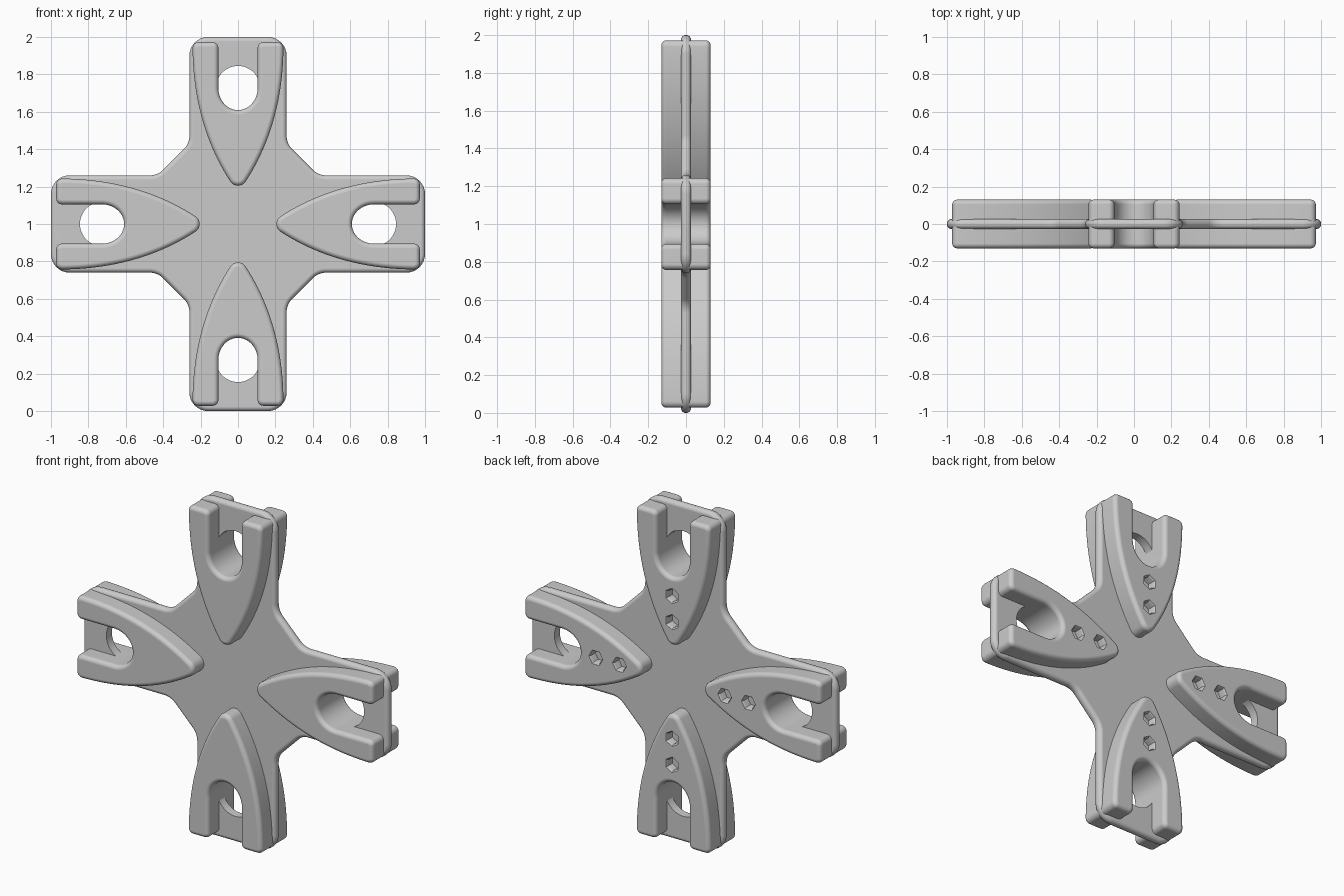
import bpy, bmesh
from math import sin, cos, pi, radians
from mathutils import Vector

if "Cube" in bpy.data.objects:
    bpy.data.objects.remove(bpy.data.objects["Cube"])


def fillet(corners, steps=8):
    """Round each (x, z, radius) corner of a polygon."""
    out = []
    n = len(corners)
    for i, (x, z, r) in enumerate(corners):
        p = Vector((x, z))
        if r == 0:
            out.append(p)
            continue
        a = (Vector(corners[i - 1][:2]) - p).normalized()
        b = (Vector(corners[(i + 1) % n][:2]) - p).normalized()
        half = a.angle(b) / 2
        c = p + (a + b).normalized() * (r / sin(half))
        s = p + a * (r / abs(sin(half) / cos(half))) - c
        e = p + b * (r / abs(sin(half) / cos(half))) - c
        sweep = s.angle(e)
        for k in range(steps + 1):
            t = k / steps
            out.append(c + (s * sin((1 - t) * sweep) + e * sin(t * sweep)) / sin(sweep))
    return out


def loft(name, layers):
    """Solid from stacked (outline, y) layers."""
    bm = bmesh.new()
    rings = [[bm.verts.new((p[0], y, p[1])) for p in pts] for pts, y in layers]
    for r0, r1 in zip(rings, rings[1:]):
        for i in range(len(r0)):
            j = (i + 1) % len(r0)
            bm.faces.new((r0[i], r0[j], r1[j], r1[i]))
    bm.faces.new(rings[0])
    bm.faces.new(rings[-1])
    bmesh.ops.recalc_face_normals(bm, faces=bm.faces)
    mesh = bpy.data.meshes.new(name)
    bm.to_mesh(mesh)
    bm.free()
    ob = bpy.data.objects.new(name, mesh)
    bpy.context.collection.objects.link(ob)
    return ob


def finish(ob, bevel, cutters):
    """Bevel the rims, cut the holes, bake the result and smooth it."""
    m = ob.modifiers.new("rim", 'BEVEL')
    m.width, m.segments = bevel, 5
    m.limit_method, m.angle_limit = 'ANGLE', radians(50)
    m.use_clamp_overlap = False
    for c in cutters:
        c.hide_render = True
        b = ob.modifiers.new("cut", 'BOOLEAN')
        b.operation, b.solver, b.object = 'DIFFERENCE', 'EXACT', c
    bpy.context.view_layer.update()
    dg = bpy.context.evaluated_depsgraph_get()
    mesh = bpy.data.meshes.new_from_object(ob.evaluated_get(dg))
    ob.modifiers.clear()
    ob.data = mesh
    mesh.shade_smooth()
    mesh.set_sharp_from_angle(angle=radians(35))
    ob.modifiers.new("normals", 'WEIGHTED_NORMAL').keep_sharp = True
    for c in cutters:
        bpy.data.objects.remove(c)


def circle(cx, cz, r, n, start=0.0):
    return [(cx + r * cos(start + 2 * pi * k / n), cz + r * sin(start + 2 * pi * k / n))
            for k in range(n)]


def turn(p, k):
    x, z = p
    for _ in range(k):
        x, z = z, -x
    return x, z


# cross-shaped plate with chamfered inner corners
quarter = [(-0.26, 1, 0.1), (0.26, 1, 0.1), (0.26, 0.43, 0.1), (0.43, 0.26, 0.1)]
corners = [(*turn(c[:2], k), c[2]) for k in range(4) for c in quarter]
outline = fillet(corners)
plate = loft("cross_plate", [(outline, -0.026), (outline, 0.026)])
hole = 0.727
finish(plate, 0.0235, [
    loft("hole_cutter", [(circle(*turn((0, hole), k), 0.118, 48), y) for y in (-0.2, 0.2)])
    for k in range(4)])
plate.location.z = 1

# pad outline, right half: round tip, curved flank, prong, slot
A, R = radians(32), 0.05
tip = [(R * sin(t), 0.205 + R - R * cos(t)) for t in [k / 6 * (pi / 2 - A) for k in range(7)]]
P = [Vector(p) for p in (tip[-1], (0.165, 0.42), (0.24, 0.65), (0.243, 0.94))]
flank = []
for k in range(1, 21):
    t = k / 20
    flank.append(tuple(P[0] * (1 - t) ** 3 + P[1] * 3 * t * (1 - t) ** 2
                       + P[2] * 3 * t * t * (1 - t) + P[3] * t ** 3))
prong = [(0.242 - 0.03 * (1 - cos(t)), 0.942 + 0.03 * sin(t))
         for t in [k / 6 * pi / 2 for k in range(1, 7)]]
prong += [(0.135 - 0.03 * sin(t), 0.942 + 0.03 * cos(t))
          for t in [k / 6 * pi / 2 for k in range(7)]]
slot = [(0.105 * cos(t), hole - 0.118 * sin(t)) for t in [k / 14 * pi / 2 for k in range(15)]]
half = tip + flank + prong + slot
half[0], half[-1] = (0, 0.205), (0, hole - 0.118)
pad_outline = half + [(-x, z) for x, z in half[-2:0:-1]]

# one pad runs through the plate; hex screw sockets on the back face
pad = loft("arm_pad", [(pad_outline, -0.13), (pad_outline, 0.13)])
sockets = [loft("socket_cutter", [(circle(0, u, r, 6, pi / 2), y) for r, y in
                                  ((0.038, 0.08), (0.038, 0.12), (0.046, 0.13), (0.046, 0.15))])
           for u in (0.345, 0.5)]
finish(pad, 0.025, sockets)
pad.location.z = 1

# repeat the pad on the other three arms
for k in range(1, 4):
    other = pad.copy()
    other.name = f"arm_pad_{k + 1}"
    other.rotation_euler.y = k * pi / 2
    bpy.context.collection.objects.link(other)
